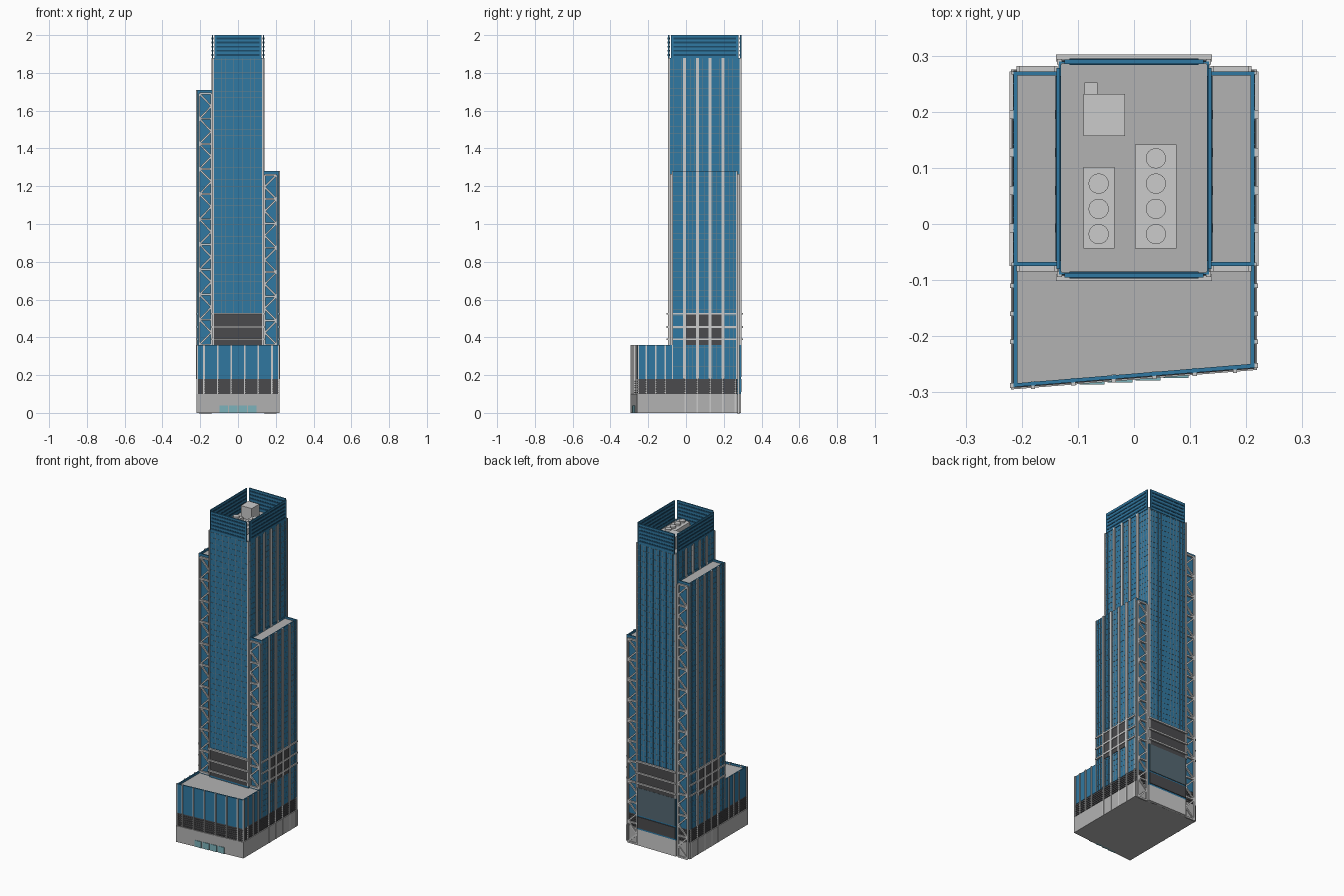
import bpy, bmesh, math
from mathutils import Vector, Matrix

if "Cube" in bpy.data.objects:
    bpy.data.objects.remove(bpy.data.objects["Cube"])


def material(name, rgb):
    m = bpy.data.materials.new(name)
    m.diffuse_color = (*rgb, 1)
    m.use_nodes = True
    m.node_tree.nodes["Principled BSDF"].inputs["Base Color"].default_value = m.diffuse_color
    return m


BLUE = material("blue_glass", (0.03, 0.19, 0.36))
NAVY = material("dark_blue_slot", (0.012, 0.07, 0.14))
DARK = material("dark_louvre", (0.07, 0.07, 0.075))
SLATE = material("slate_panel", (0.09, 0.14, 0.17))
TEAL = material("teal_glass", (0.2, 0.45, 0.5))
LINE = material("mullion_grey", (0.16, 0.22, 0.26))
GREY = material("roof_grey", (0.45, 0.45, 0.45))


def finish(name, bm, *mats):
    bmesh.ops.recalc_face_normals(bm, faces=bm.faces)
    me = bpy.data.meshes.new(name)
    bm.to_mesh(me)
    bm.free()
    for m in mats:
        me.materials.append(m)
    ob = bpy.data.objects.new(name, me)
    bpy.context.collection.objects.link(ob)
    return ob


def add_box(bm, x0, x1, y0, y1, z0, z1):
    mat = Matrix.Translation(((x0 + x1) / 2, (y0 + y1) / 2, (z0 + z1) / 2)) @ \
        Matrix.Diagonal((x1 - x0, y1 - y0, z1 - z0, 1))
    bmesh.ops.create_cube(bm, size=1, matrix=mat)


def boxes(name, items, *mats):
    bm = bmesh.new()
    for b in items:
        add_box(bm, *b)
    return finish(name, bm, *mats)


def prism(name, poly, z0, z1, mats, rim=0, sink=0):
    """Extruded outline; rim and sink make a parapet around a lowered roof."""
    bm = bmesh.new()
    f = bm.faces.new([bm.verts.new((x, y, z1)) for x, y in poly])
    low = bmesh.ops.extrude_face_region(bm, geom=[f])["geom"]
    for v in low:
        if isinstance(v, bmesh.types.BMVert):
            v.co.z = z0
    if f not in bm.faces[:]:
        f = bm.faces.new([v for v in bm.verts if v.co.z == z1])
    bmesh.ops.recalc_face_normals(bm, faces=bm.faces)
    if rim:
        top = max(bm.faces, key=lambda q: q.calc_center_median().z)
        bmesh.ops.inset_region(bm, faces=[top], thickness=rim)
        top.material_index = 1
        for v in top.verts:
            v.co.z -= sink
        # raise a thin step so the parapet walls stay vertical
        inner = bmesh.ops.extrude_discrete_faces(bm, faces=[])
    return finish(name, bm, *mats)


def rect(x0, x1, y0, y1):
    return [(x0, y0), (x1, y0), (x1, y1), (x0, y1)]


def block(name, poly, z0, z1, rim, sink):
    """Glass body, with parapet made by solid inset then straight drop."""
    bm = bmesh.new()
    n = len(poly)
    c = Vector((sum(p[0] for p in poly) / n, sum(p[1] for p in poly) / n))
    inn = [(x - math.copysign(rim, x - c.x), y - math.copysign(rim, y - c.y)) for x, y in poly]
    loops = [(poly, z0), (poly, z1), (inn, z1), (inn, z1 - sink)]
    rings = [[bm.verts.new((x, y, z)) for x, y in p] for p, z in loops]
    for a, b in zip(rings, rings[1:]):
        for i in range(n):
            bm.faces.new((a[i], a[(i + 1) % n], b[(i + 1) % n], b[i]))
    bm.faces.new(rings[0])
    bm.faces.new(rings[-1]).material_index = 1
    return finish(name, bm, BLUE, GREY)


def front_y(x):
    return -0.2775 + 0.0795 * x


def podium_outline(inset, back):
    w = 0.219 - inset
    return [(-w, front_y(-w) + inset), (w, front_y(w) + inset), (w, back), (-w, back)]


# podium tiers: stone base, louvre belt, glass storey with parapet
prism("podium_base", podium_outline(0, 0.275), 0, 0.10, [GREY])
prism("podium_louvre_belt", podium_outline(0.006, 0.270), 0.10, 0.18, [DARK])
block("podium_glass", podium_outline(0.004, -0.072), 0.18, 0.36, 0.007, 0.012)
fin_x = [-0.18, -0.108, -0.036, 0.036, 0.108, 0.18]
fins = [(x - .004, x + .004, front_y(x) - .002, front_y(x) + .012, .10, .36) for x in fin_x]
for s in (-1, 1):
    xs = sorted((s * .212, s * .221))
    fins += [(*xs, y - .004, y + .004, .10, .36) for y in (-.21, -.16, -.11)]
    fins += [(*xs, y - .004, y + .004, 0, .18) for y in (-.005, .06, .128, .195, .262)]
    fins += [(*xs, front_y(s * .22) + .003, front_y(s * .22) + .012, .10, .36)]
boxes("podium_fins", fins)
boxes("entrance_glass", [(x - .022, x + .022, front_y(x) - .003, front_y(x) + .01, 0, .04)
                         for x in (-.075, -.025, .025, .075)], TEAL)
boxes("rear_doors", [(x - .025, x + .025, .27, .2765, 0, .06) for x in (-.09, -.03, .03, .09)], DARK)
bm = bmesh.new()
for z in [.108 + .012 * i for i in range(6)]:
    for a, b in zip(podium_outline(.004, .272), podium_outline(.004, .272)[1:] + podium_outline(.004, .272)[:1]):
        va, vb = Vector((*a, z)), Vector((*b, z))
        m = Matrix.Translation((va + vb) / 2) @ Matrix.Rotation(math.atan2(*(vb - va).yx), 4, 'Z')
        bmesh.ops.create_cube(bm, size=1, matrix=m @ Matrix.Diagonal(((vb - va).length, .003, .003, 1)))
finish("podium_louvre_slats", bm, DARK)

# tower core and the two side wings
block("tower_core", rect(-.134, .134, -.090, .290), .10, 1.88, .004, .006)
WINGS = [("left", -1, 1.71), ("right", 1, 1.28)]
for side, s, top in WINGS:
    x0, x1 = sorted((s * .130, s * .215))
    block(side + "_wing", rect(x0, x1, -.075, .272), .18, top, .007, .012)


def grid(x0, x1, y0, y1, z0, z1, sides, step=.0335):
    """Thin mullion strips on the chosen faces of a box."""
    out, t, w = [], .0009, .0008
    for s in sides:
        lo, hi = (x0, x1) if s in "fb" else (y0, y1)
        p = {"f": y0, "b": y1, "l": x0, "r": x1}[s]
        cells = [(lo, hi, z - w, z + w) for z in
                 [z0 + step * i for i in range(1, int((z1 - z0) / step) + 1)]]
        n = round((hi - lo) / .022)
        cells += [(lo + (hi - lo) * i / n - w, lo + (hi - lo) * i / n + w, z0, z1) for i in range(1, n)]
        for a, b, c, d in cells:
            out.append((a, b, p - t, p + t, c, d) if s in "fb" else (p - t, p + t, a, b, c, d))
    return out


strips = grid(-.134, .134, -.09, .29, .53, 1.88, "fb")
for side, s, top in WINGS:
    f = "l" if s < 0 else "r"
    strips += grid(-.134, .134, -.09, .29, top, 1.88, f)
    strips += grid(-.215, .215, -.075, .272, .18, top, f)
boxes("curtain_wall_mullions", strips, LINE)

# tall vertical fins and corner columns
fins = []
for side, s, top in WINGS:
    for y in (-.007, .060, .127, .195):
        fins.append((*sorted((s * .214, s * .2215)), y - .008, y + .008, .18, top))
        fins.append((*sorted((s * .132, s * .141)), y - .008, y + .008, top - .01, 1.88))
    for y in (-.072, .269):
        fins.append((*sorted((s * .214, s * .218)), y - .003, y + .003, .18, top))
    for y in (-.0895, .2895):
        fins.append((*sorted((s * .128, s * .137)), y - .005, y + .005, .36, 1.88))
boxes("vertical_fins", fins)

# mechanical floors: dark panels and projecting ledges
panels = [(-.130, .130, y - .003, y + .003, .36, .53) for y in (-.09, .29)]
panels += [(*sorted((s * .212, s * .218)), -.005, .195, .36, .53) for s in (-1, 1)]
boxes("mechanical_floor_louvres", panels, DARK)
ledges = []
for z in (.39, .455, .525):
    for y in (-.096, .296):
        ledges.append((-.139, .139, y - .006, y + .006, z - .005, z + .005))
    for s in (-1, 1):
        ledges.append((*sorted((s * .214, s * .2215)), -.075, .272, z - .005, z + .005))
boxes("mechanical_floor_ledges", ledges)
boxes("rear_glazed_hall", [(-.130, .130, .286, .294, .19, .36)], SLATE)
boxes("rear_service_louvres", [(-.130, .130, .286, .294, .11, .18)], DARK)
boxes("rear_base", [(-.134, .134, .27, .29, 0, .10)])


# zigzag trusses on wing fronts and backs
def bar(bm, a, b, w, y, d):
    a, b = Vector(a), Vector(b)
    v = b - a
    m = Matrix.Translation(((a.x + b.x) / 2, y, (a.y + b.y) / 2)) @ \
        Matrix.Rotation(-math.atan2(v.y, v.x), 4, 'Y')
    bmesh.ops.create_cube(bm, size=1, matrix=m @ Matrix.Diagonal((v.length, d, w, 1)))


for side, s, top in WINGS:
    for face, y, z0 in (("front", -.080, .36), ("rear", .277, 0)):
        bm = bmesh.new()
        xi, xo = s * .141, s * .205
        for x in (xi, xo):
            bar(bm, (x, z0), (x, top - .02), .009, y, .010)
        n = round((top - .02 - z0) / .13)
        h = (top - .02 - z0) / n
        for i in range(n + 1):
            z = top - .02 - h * i
            bar(bm, (xi, z), (xo, z), .010, y, .010)
            if i < n:
                bar(bm, (xo, z), (xi, z - h / 2), .009, y, .008)
                bar(bm, (xi, z - h / 2), (xo, z - h), .009, y, .008)
        finish(f"{side}_{face}_truss", bm)

# crown screens with open corners and slotted bands
screens, slots, frames = [], [], []
for y in (-.091, .289):
    screens.append((-.124, .124, y - .004, y + .004, 1.875, 2.0))
    slots += [(-.115, .115, y - .006, y + .006, z, z + .009) for z in (1.89, 1.912, 1.934, 1.956, 1.978)]
for x in (-.135, .135):
    screens.append((x - .003, x + .003, -.080, .278, 1.875, 2.0))
    slots += [(x - .005, x + .005, -.066, .264, z, z + .009) for z in (1.89, 1.912, 1.934, 1.956, 1.978)]
boxes("crown_screens", screens, BLUE)
boxes("crown_slots", slots, NAVY)

# roof plant: stair house and two banks of cooling fans
boxes("roof_stair_house", [(-.09, -.016, .157, .232, 1.87, 1.95), (-.088, -.065, .232, .252, 1.87, 1.93)])
boxes("cooling_units", [(-.09, -.035, -.044, .102, 1.88, 1.915), (.002, .076, -.044, .142, 1.88, 1.915)])
bm = bmesh.new()
for x, count in ((-.063, 3), (.039, 4)):
    for i in range(count):
        bmesh.ops.create_cone(bm, cap_ends=True, segments=24, radius1=.018, radius2=.018, depth=.012,
                              matrix=Matrix.Translation((x, -.018 + .045 * i, 1.92)))
finish("cooling_fans", bm)
